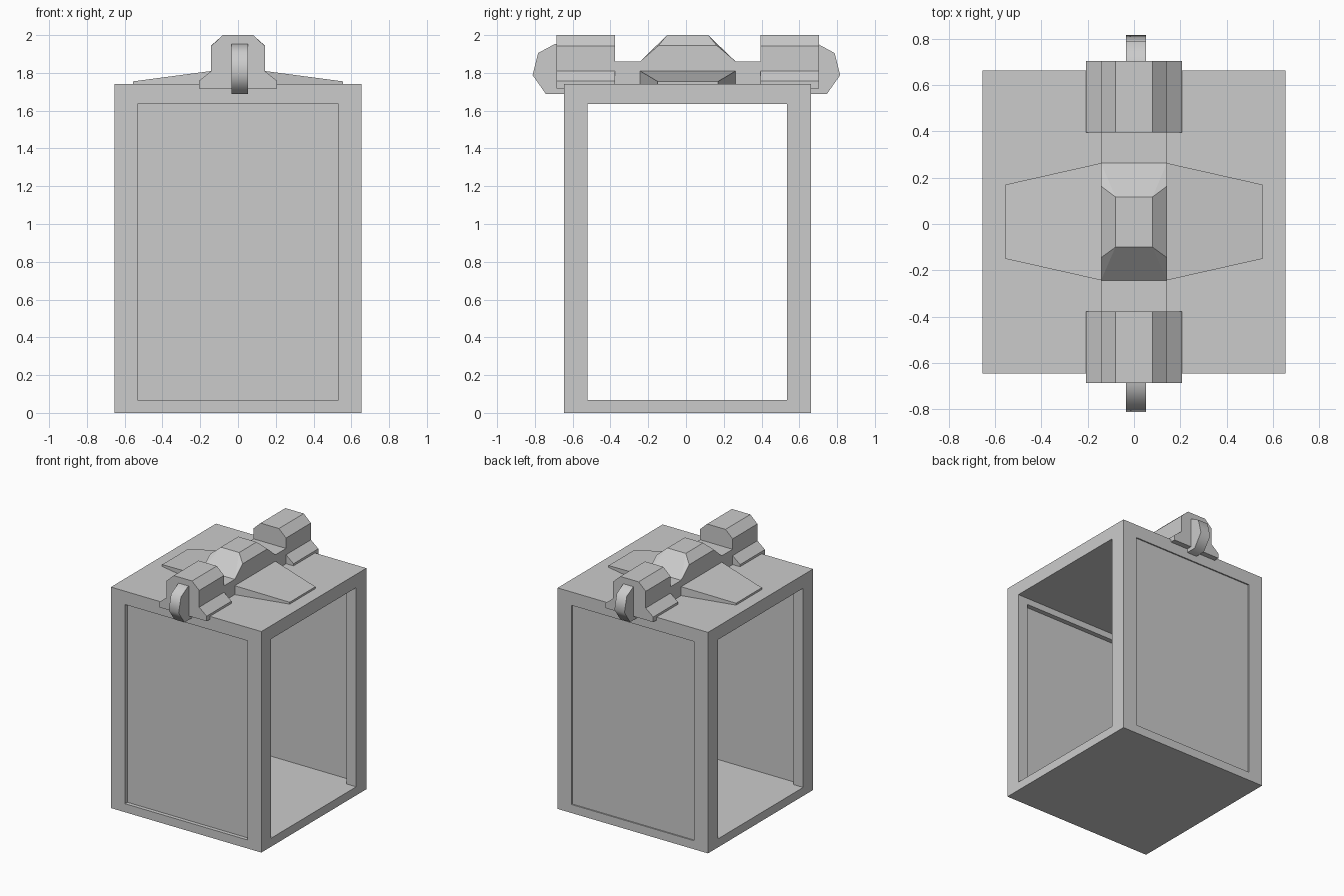
import bpy, bmesh
from mathutils import Vector

if "Cube" in bpy.data.objects:
    bpy.data.objects.remove(bpy.data.objects["Cube"])


def make(name, bm):
    bmesh.ops.recalc_face_normals(bm, faces=bm.faces)
    me = bpy.data.meshes.new(name)
    bm.to_mesh(me)
    bm.free()
    ob = bpy.data.objects.new(name, me)
    bpy.context.collection.objects.link(ob)
    return ob


def box(name, x, y, z):
    bm = bmesh.new()
    bmesh.ops.create_cube(bm, size=1)
    for v in bm.verts:
        v.co = Vector([(a + b) / 2 + c * (b - a) for (a, b), c in zip((x, y, z), v.co)])
    return make(name, bm)


def prism(name, pts, axis, lo, hi):
    """Extrude a 2D outline along x (pts are y,z) or y (pts are x,z)."""
    bm = bmesh.new()
    place = (lambda a, b: (lo, a, b)) if axis == 'x' else (lambda a, b: (a, lo, b))
    face = bm.faces.new([bm.verts.new(place(a, b)) for a, b in pts])
    ext = bmesh.ops.extrude_face_region(bm, geom=[face])
    shift = (hi - lo, 0, 0) if axis == 'x' else (0, hi - lo, 0)
    bmesh.ops.translate(bm, vec=shift, verts=[v for v in ext['geom'] if isinstance(v, bmesh.types.BMVert)])
    return make(name, bm)


def hull(name, pts):
    bm = bmesh.new()
    for p in pts:
        bm.verts.new(p)
    bmesh.ops.convex_hull(bm, input=bm.verts)
    bmesh.ops.dissolve_limit(bm, angle_limit=0.01, verts=bm.verts, edges=bm.edges)
    return make(name, bm)


def rect(x, y0, y1, z):
    return [(sx * x, y, z) for sx in (-1, 1) for y in (y0, y1)]


def cut(ob, cutter):
    cutter.hide_render = True
    mod = ob.modifiers.new("cut", 'BOOLEAN')
    mod.operation, mod.solver, mod.object = 'DIFFERENCE', 'EXACT', cutter
    bpy.context.view_layer.objects.active = ob
    bpy.ops.object.modifier_apply(modifier=mod.name)
    bpy.data.objects.remove(cutter)


def frame(x, y, z0, z1):
    return [(sx * x, y, z) for sx in (-1, 1) for z in (z0, z1)]


# Housing: open on both sides, recessed panels front and back
LOW = .067
housing = box("housing", (-.655, .655), (-.645, .662), (0, 1.74))
cut(housing, box("cutter", (-1, 1), (-.522, .535), (LOW, 1.635)))
cut(housing, hull("cutter", frame(.57, .5, LOW, 1.585) + frame(.57, .535, LOW, 1.585)
                  + frame(.54, .61, LOW, 1.585)))
cut(housing, hull("cutter", frame(.57, -.5, LOW, 1.585) + frame(.57, -.522, LOW, 1.585)
                  + frame(.55, -.56, LOW, 1.585)))
cut(housing, box("cutter", (-.533, .533), (-1, -.615), (LOW, 1.635)))
cut(housing, box("cutter", (-.533, .533), (.652, 1), (LOW, 1.635)))

# Top fitting: tapered side wings, spine and central hump
hull("side_wings", rect(.142, -.243, .263, 1.81) + rect(.142, -.243, .263, 1.73)
     + rect(.555, -.15, .17, 1.755) + rect(.555, -.15, .17, 1.73))
box("spine", (-.142, .142), (-.4, .42), (1.72, 1.86))
hull("center_hump", rect(.142, -.243, .263, 1.85) + rect(.142, -.243, .263, 1.86)
     + rect(.142, -.145, .163, 1.945) + rect(.08, -.1, .117, 2.0))

# End blocks and rounded tabs at front and back
half = [(.207, 1.717), (.207, 1.757), (.142, 1.81), (.142, 1.942), (.08, 2.0)]
block = half + [(-x, z) for x, z in reversed(half)]
tab = [(.6, 1.687), (.735, 1.687), (.806, 1.788), (.777, 1.905), (.69, 1.952), (.6, 1.952)]
for side, s in (("front", -1), ("back", 1)):
    y0, y1 = sorted((.009 + s * .386, .009 + s * .695))
    prism(side + "_block", block, 'y', y0, y1)
    ob = prism(side + "_tab", [(.002 + s * (y + .008), z) for y, z in tab], 'x', -.035, .052)
    bpy.ops.object.select_all(action='DESELECT')
    ob.select_set(True)
    bpy.context.view_layer.objects.active = ob
    bpy.ops.object.shade_smooth_by_angle(angle=1.1)
